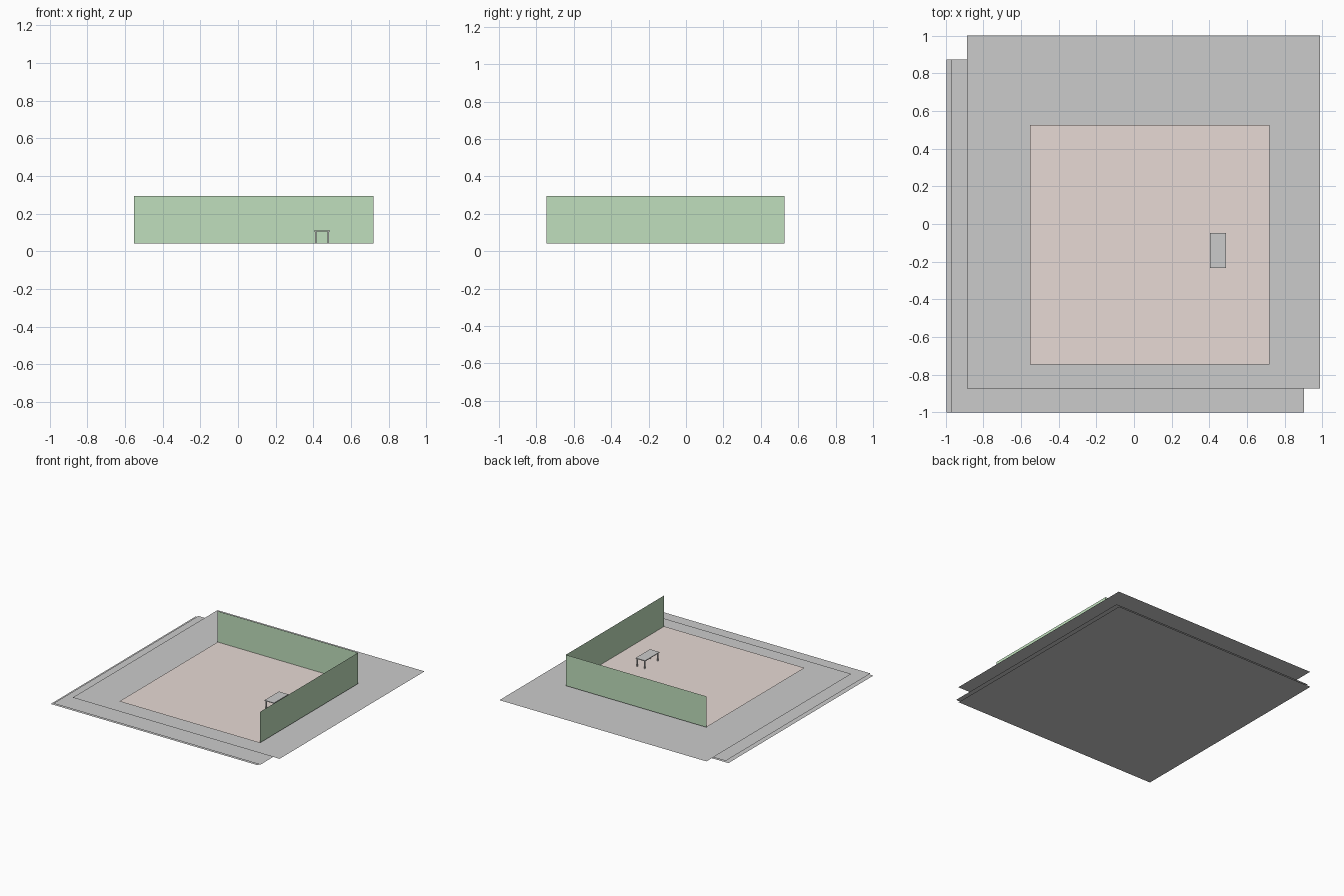
import bpy, bmesh
from mathutils import Vector, Matrix

if "Cube" in bpy.data.objects:
    bpy.data.objects.remove(bpy.data.objects["Cube"])


def material(name, rgb):
    m = bpy.data.materials.new(name)
    m.diffuse_color = (*rgb, 1)
    m.use_nodes = True
    m.node_tree.nodes["Principled BSDF"].inputs["Base Color"].default_value = m.diffuse_color
    return m


def finish(name, bm, mat=None):
    me = bpy.data.meshes.new(name)
    bm.to_mesh(me)
    bm.free()
    ob = bpy.data.objects.new(name, me)
    bpy.context.collection.objects.link(ob)
    if mat:
        me.materials.append(mat)
    return ob


def sheet(name, origin, u, v, mat=None):
    """Single rectangular face spanned by two edge vectors."""
    bm = bmesh.new()
    o, u, v = Vector(origin), Vector(u), Vector(v)
    bm.faces.new([bm.verts.new(p) for p in (o, o + u, o + u + v, o + v)])
    return finish(name, bm, mat)


def box(name, lo, hi):
    bm = bmesh.new()
    lo, hi = Vector(lo), Vector(hi)
    bmesh.ops.create_cube(bm, size=1, matrix=Matrix.Translation((lo + hi) / 2)
                          @ Matrix.Diagonal((*(hi - lo), 1)))
    return finish(name, bm)


pink = material("floor_pink", (0.80, 0.70, 0.66))
green = material("wall_green", (0.53, 0.74, 0.51))

# Stacked ground sheets, each the same size and slightly offset
S = 1.873
for name, x, y, z in (("ground_low", -0.995, -1.0, 0.0),
                      ("ground_middle", -0.97, -1.0, 0.011),
                      ("ground_top", -0.885, -0.873, 0.033)):
    sheet(name, (x, y, z), (S, 0, 0), (0, S, 0))

# Room floor and two walls
X0, Y0, Z0, R, H = -0.552, -0.745, 0.042, 1.271, 0.253
sheet("floor", (X0, Y0, Z0), (R, 0, 0), (0, R, 0), pink)
sheet("back_wall", (X0, Y0 + R, Z0), (R, 0, 0), (0, 0, H), green)
sheet("right_wall", (X0 + R, Y0, Z0), (0, R, 0), (0, 0, H), green)

# Table top and four legs
CX, CY, HX, HY, TOP, LEG = 0.446, -0.14, 0.043, 0.093, 0.112, 0.008
box("table_top", (CX - HX, CY - HY, TOP - 0.006), (CX + HX, CY + HY, TOP))
for sx, nx in ((-1, "left"), (1, "right")):
    for sy, ny in ((-1, "front"), (1, "back")):
        x, y = CX + sx * 0.034, CY + sy * 0.084
        box(f"table_leg_{ny}_{nx}", (x - LEG / 2, y - LEG / 2, Z0),
            (x + LEG / 2, y + LEG / 2, TOP - 0.006))
